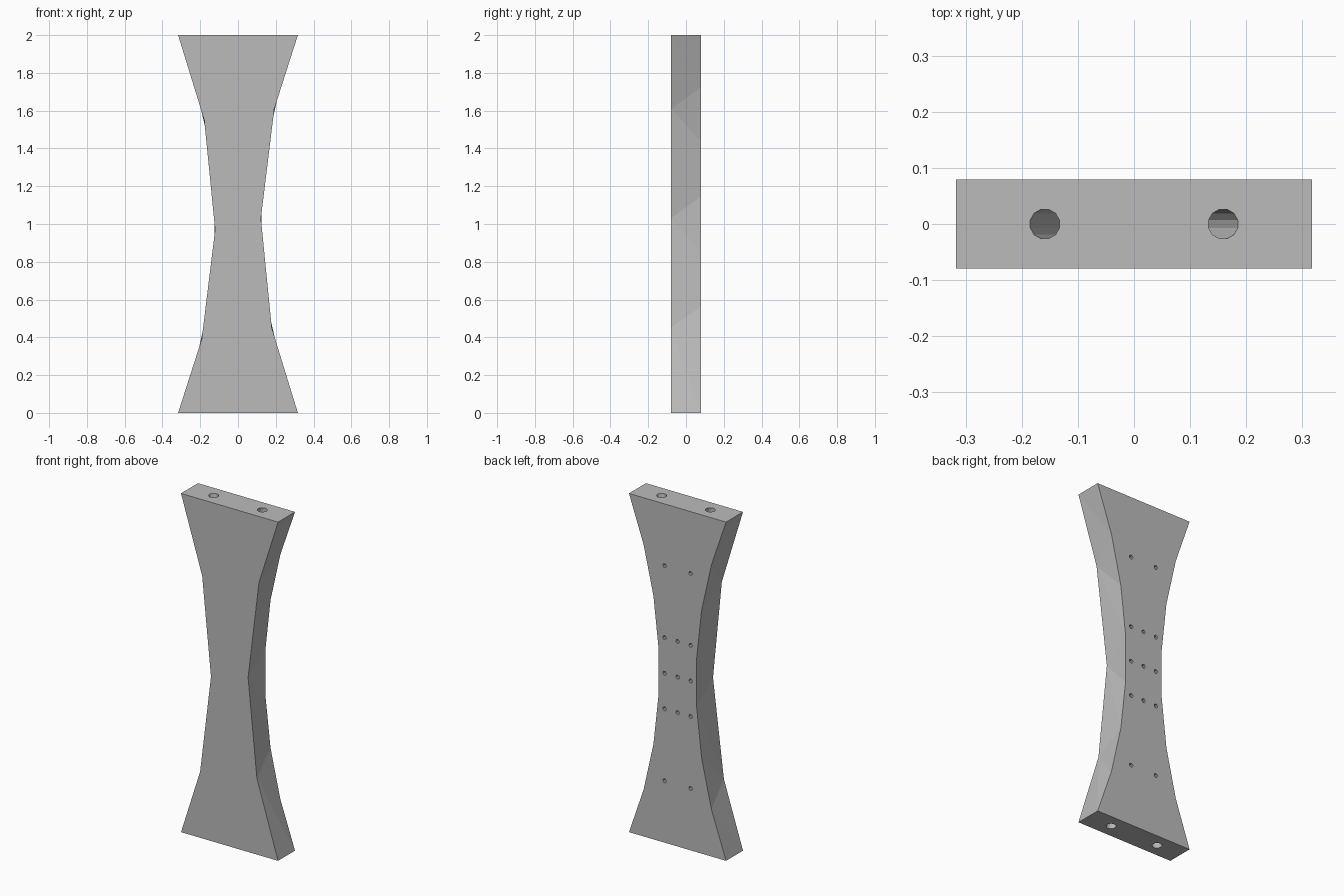
import bpy, bmesh, math
from mathutils import Vector

if "Cube" in bpy.data.objects:
    bpy.data.objects.remove(bpy.data.objects["Cube"])

HALF_W, HALF_D, WAIST = 0.317, 0.079, 0.121
SAG = HALF_W - WAIST
R = (1 + SAG * SAG) / (2 * SAG)          # radius of the concave side arc


def edge_x(z):
    """Half width of the plate at height z."""
    return WAIST + R - math.sqrt(R * R - (z - 1) ** 2)


def obj_from_bmesh(name, bm):
    bmesh.ops.recalc_face_normals(bm, faces=bm.faces[:])
    me = bpy.data.meshes.new(name)
    bm.to_mesh(me)
    bm.free()
    ob = bpy.data.objects.new(name, me)
    bpy.context.collection.objects.link(ob)
    return ob


def add_prism(bm, start, end, u, v, r, n):
    """Prism between two centres, with its ends in the u, v plane."""
    rings = []
    for c in (Vector(start), Vector(end)):
        rings.append([bm.verts.new(c + r * (Vector(u) * math.cos(a) + Vector(v) * math.sin(a)))
                      for a in ((i + 0.5) * math.tau / n for i in range(n))])
    for i in range(n):
        j = (i + 1) % n
        bm.faces.new((rings[0][i], rings[0][j], rings[1][j], rings[1][i]))
    bm.faces.new(rings[0])
    bm.faces.new(rings[1])


# waisted plate: coarse outline in front, finer outline behind
front_z = [2, 1.61, 1.03, 0.45, 0]
half = math.asin(1 / R)
back_z = [1 + R * math.sin(half * (1 - 2 * i / 7)) for i in range(8)]

bm = bmesh.new()
fronts, backs = [], []
for s in (1, -1):                         # second side is turned half round
    def ring(zs, y):
        return [bm.verts.new((s * edge_x(z), y, z if s > 0 else 2 - z)) for z in zs]
    f, b = ring(front_z, -HALF_D), ring(back_z, HALF_D)
    for i in range(4):
        bm.faces.new((f[i], f[i + 1], b[2 * i + 1]))
        bm.faces.new((f[i], b[2 * i + 1], b[2 * i]))
        if i < 3:
            bm.faces.new((f[i + 1], b[2 * i + 2], b[2 * i + 1]))
    fronts.append(f)
    backs.append(b)
bm.faces.new(fronts[0] + fronts[1])
bm.faces.new(backs[0] + backs[1])
for k in (0, 1):                          # top and bottom ends
    bm.faces.new((fronts[k][0], backs[k][0], backs[1 - k][-1], fronts[1 - k][-1]))
plate = obj_from_bmesh("waisted_plate", bm)

grey = bpy.data.materials.new("mid_grey")
grey.diffuse_color = (0.5, 0.5, 0.5, 1)
grey.use_nodes = True
grey.node_tree.nodes["Principled BSDF"].inputs["Base Color"].default_value = grey.diffuse_color
plate.data.materials.append(grey)

# hole cutters
bm = bmesh.new()
X, Y, Z = (1, 0, 0), (0, 1, 0), (0, 0, 1)
slope, depth, over = 0.3, 0.3, 0.03
for sx in (1, -1):                        # slanted dowel holes in both ends
    for end, d in ((2, -1), (0, 1)):
        add_prism(bm, (sx * (0.159 + slope * over), 0, end - d * over),
                  (sx * (0.159 - slope * depth), 0, end + d * depth), X, Y, 0.027, 12)
for dz in (-0.635, -0.21, 0, 0.21, 0.635):  # small holes in the back
    for x in (-0.085, 0, 0.085):
        if x or abs(dz) < 0.5:
            add_prism(bm, (x, HALF_D + 0.03, 1 + dz), (x, 0.0, 1 + dz), X, Z, 0.012, 8)
cutter = obj_from_bmesh("hole_cutter", bm)
cutter.data.materials.append(grey)
cutter.hide_render = True

mod = plate.modifiers.new("holes", 'BOOLEAN')
mod.operation = 'DIFFERENCE'
mod.solver = 'EXACT'
mod.object = cutter
bpy.context.view_layer.objects.active = plate
plate.select_set(True)
bpy.ops.object.modifier_apply(modifier=mod.name)
bpy.data.objects.remove(cutter)
